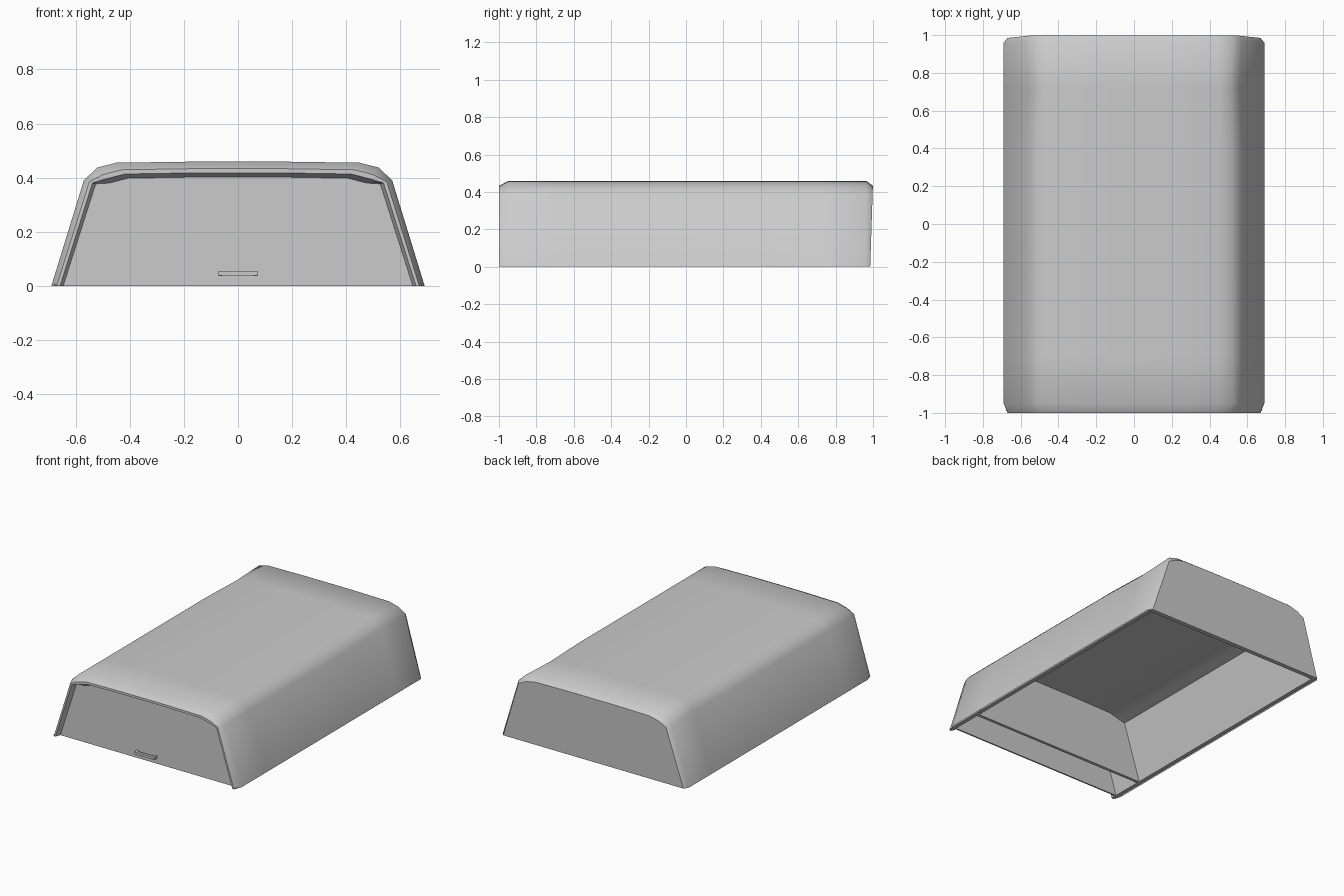
import bpy, bmesh, math

cube = bpy.data.objects.get("Cube")
if cube:
    bpy.data.objects.remove(cube, do_unlink=True)

# One plain grey paint
grey = bpy.data.materials.new("grey_paint")
grey.use_nodes = True
COLOUR = (0.6, 0.6, 0.6, 1)
grey.diffuse_color = COLOUR
grey.node_tree.nodes["Principled BSDF"].inputs["Base Color"].default_value = COLOUR

# Half cross-section from the base up to the roof centre
HALF = [(0.69, 0), (0.57, 0.39), (0.52, 0.437), (0.45, 0.455), (0.17, 0.459)]


def section(y, inset=0.0, lean=0.0, pinch=0.0):
    """Mirrored cross-section at y, shrunk by inset; lean pulls the base in along y."""
    half = []
    for x, z in HALF:
        drop = 0 if z == 0 else inset * (1.3 if z > 0.4 else 0.3)
        nx = x - inset * (1 if x > 0.2 else 0)
        if 0.5 < x < 0.6:
            nx -= pinch
        nz = z - drop
        half.append((nx, y - lean * (1 - nz / 0.46), nz))
    return half + [(-x, yy, z) for x, yy, z in reversed(half)]


def finish(name, bm, flip=False, smooth=True):
    bmesh.ops.recalc_face_normals(bm, faces=bm.faces)
    if flip:
        bmesh.ops.reverse_faces(bm, faces=bm.faces)
    mesh = bpy.data.meshes.new(name)
    bm.to_mesh(mesh)
    bm.free()
    mesh.materials.append(grey)
    obj = bpy.data.objects.new(name, mesh)
    bpy.context.collection.objects.link(obj)
    if smooth:
        bpy.ops.object.select_all(action="DESELECT")
        obj.select_set(True)
        bpy.context.view_layer.objects.active = obj
        bpy.ops.object.shade_smooth_by_angle(angle=math.radians(40))
    return obj


def loft(name, sections, flip=False):
    """Skin the sections, close both ends, leave the underside open."""
    bm = bmesh.new()
    rings = [[bm.verts.new(p) for p in s] for s in sections]
    for a, b in zip(rings, rings[1:]):
        for i in range(len(a) - 1):
            bm.faces.new((a[i], a[i + 1], b[i + 1], b[i]))
    bm.faces.new(rings[0])
    bm.faces.new(rings[-1])
    return finish(name, bm, flip)


def box(name, x, y, z):
    bm = bmesh.new()
    bmesh.ops.create_cube(bm, size=1)
    for v in bm.verts:
        v.co = [r[0] if c < 0 else r[1] for c, r in zip(v.co, (x, y, z))]
    return finish(name, bm, smooth=False)


# Outer shell: back wall, roof and sides, front rim, recessed door
loft("canopy_shell", [
    section(1.0, 0.02, 0.015),
    section(0.965, 0, 0.005),
    section(0.72, 0, 0, 0.012),
    section(0.4),
    section(-0.7),
    section(-0.95),
    section(-1.0, 0.02),
    section(-1.0, 0.032),
    section(-0.965, 0.044),
])

# Hollow interior, split by a bulkhead behind the door
WALL = 0.035
loft("main_lining", [section(0.965, WALL, 0.015), section(-0.73, WALL)], True)
loft("front_lining", [section(-0.75, WALL), section(-0.955, WALL)], True)

# Base rims that join the shell to the linings
for side, name in ((1, "left"), (-1, "right")):
    box(name + "_base_rim", sorted((side * 0.654, side * 0.678)),
        (-0.99, 0.965), (0, 0.006))
box("back_base_rim", (-0.67, 0.67), (0.95, 0.98), (0, 0.006))
box("bulkhead_base_rim", (-0.655, 0.655), (-0.75, -0.73), (0, 0.006))
box("door_base_rim", (-0.646, 0.646), (-0.965, -0.955), (0, 0.006))

# Door handle: a bar on two end posts
box("handle_bar", (-0.073, 0.073), (-0.998, -0.98), (0.038, 0.054))
for side, name in ((1, "left"), (-1, "right")):
    box(name + "_handle_post", sorted((side * 0.06, side * 0.073)),
        (-0.985, -0.96), (0.036, 0.054))
